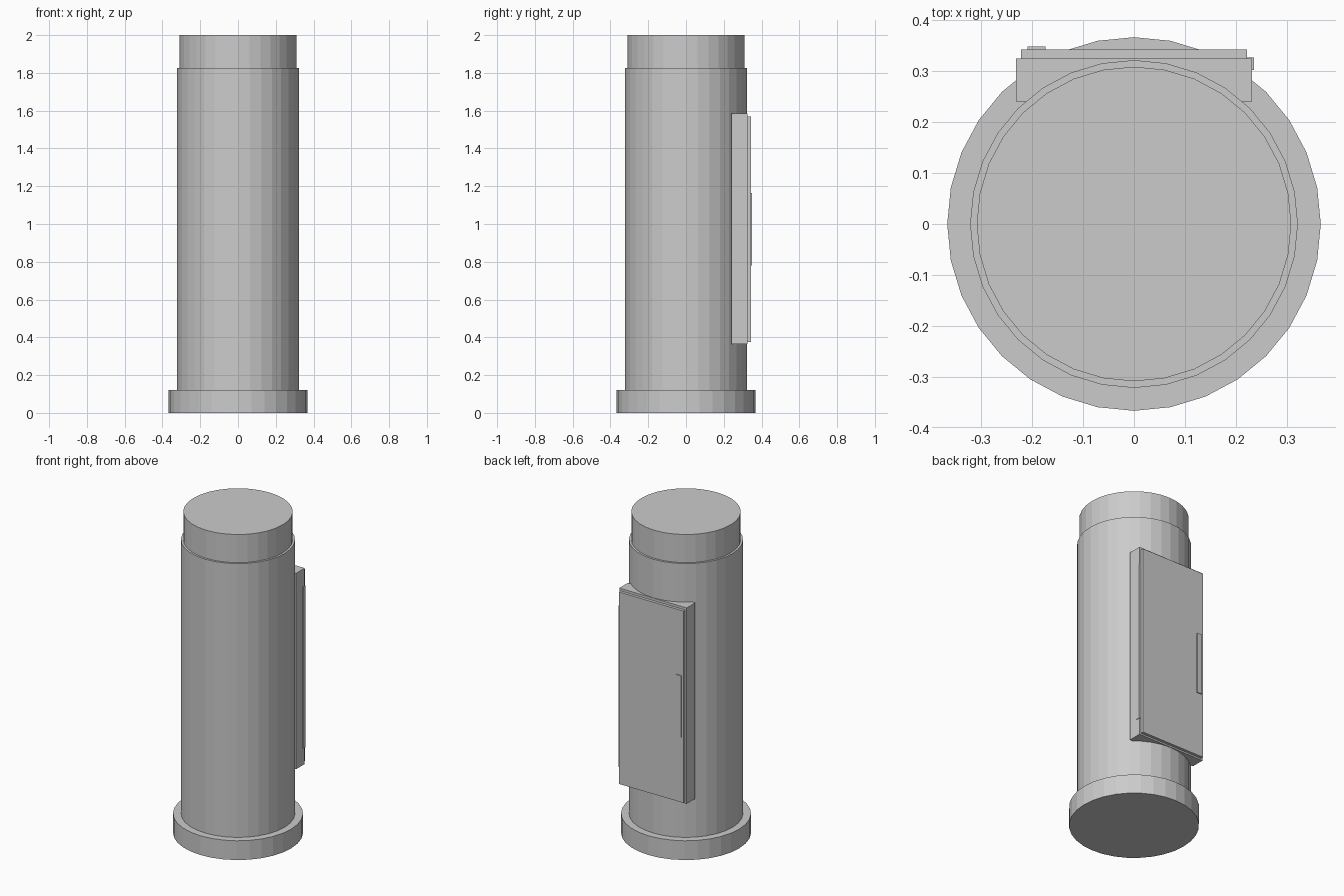
import bpy
import bmesh
from mathutils import Matrix, Vector

cube = bpy.data.objects.get("Cube")
if cube:
    bpy.data.objects.remove(cube, do_unlink=True)

grey = bpy.data.materials.new("light_grey")
grey.use_nodes = True
colour = (0.6, 0.6, 0.6, 1)
grey.diffuse_color = colour
grey.node_tree.nodes["Principled BSDF"].inputs["Base Color"].default_value = colour


def finish(name, bm):
    mesh = bpy.data.meshes.new(name)
    bm.to_mesh(mesh)
    bm.free()
    mesh.materials.append(grey)
    obj = bpy.data.objects.new(name, mesh)
    bpy.context.collection.objects.link(obj)
    return obj


def drum(name, radius, z0, z1):
    bm = bmesh.new()
    bmesh.ops.create_cone(bm, cap_ends=True, segments=32, radius1=radius,
                          radius2=radius, depth=z1 - z0,
                          matrix=Matrix.Translation((0, 0, (z0 + z1) / 2)))
    return finish(name, bm)


def box(name, low, high):
    low, high = Vector(low), Vector(high)
    bm = bmesh.new()
    bmesh.ops.create_cube(bm, size=1, matrix=Matrix.Translation((low + high) / 2)
                          @ Matrix.Diagonal((high - low).to_4d()))
    return finish(name, bm)


# Stacked round column
drum("base_flange", 0.367, 0, 0.12)
drum("column_body", 0.322, 0.12, 1.825)
drum("top_cap", 0.309, 1.825, 2)

# Service hatch on the back
box("hatch_frame", (-0.232, 0.241, 0.365), (0.232, 0.325, 1.585))
box("hatch_door", (-0.222, 0.325, 0.375), (0.222, 0.343, 1.57))
box("door_hinge", (0.195, 0.303, 0.47), (0.236, 0.327, 1.475))
box("door_handle", (-0.209, 0.343, 0.78), (-0.174, 0.349, 1.165))
